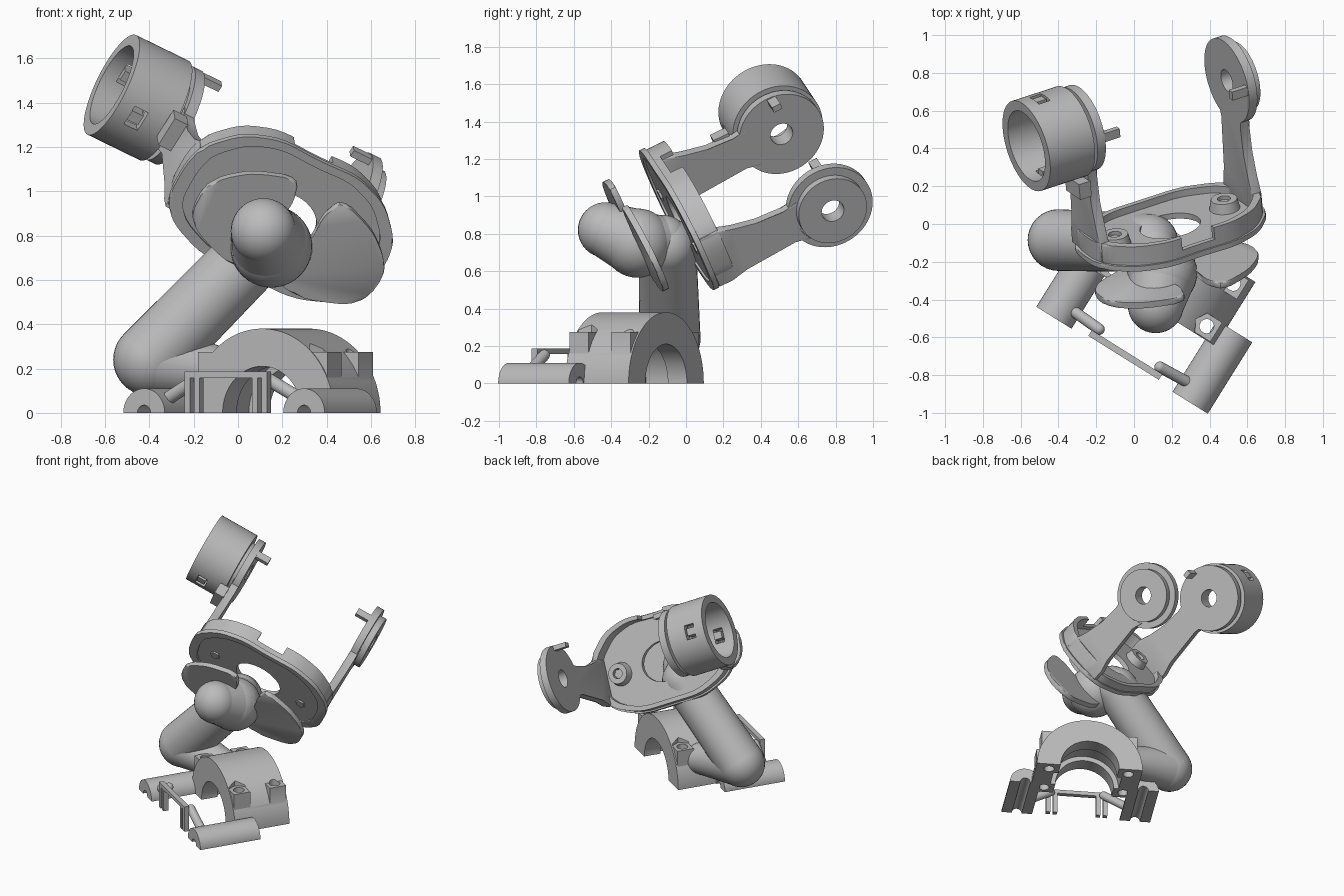
import bpy, bmesh, math
from mathutils import Matrix, Vector

if "Cube" in bpy.data.objects:
    bpy.data.objects.remove(bpy.data.objects["Cube"])

grey = bpy.data.materials.new("plain grey")
grey.diffuse_color = (0.5, 0.5, 0.5, 1)
grey.use_nodes = True
grey.node_tree.nodes["Principled BSDF"].inputs["Base Color"].default_value = grey.diffuse_color


def frame(origin, x, y):
    x = Vector(x).normalized()
    y = Vector(y)
    y = (y - x * y.dot(x)).normalized()
    m = Matrix((x, y, x.cross(y))).transposed().to_4x4()
    m.translation = Vector(origin)
    return m


BASE = frame((-0.05, -0.70, 0), (0.85, -0.53, 0), (0.53, 0.85, 0))
YOKE = frame((0.21, -0.06, 0.885), (0.86, 0.28, -0.42), (-0.08, 0.90, 0.44))
TURN = Matrix.Rotation(-math.pi / 2, 4, 'Z')      # y axis onto x axis
UP = Matrix.Rotation(math.pi / 2, 4, 'X')         # y axis onto z axis
PIVOT = YOKE @ Matrix.Translation((0, 0.745, -0.08)) @ TURN


def finish(name, bm, m=Matrix()):
    bm.transform(m)
    bmesh.ops.recalc_face_normals(bm, faces=bm.faces)
    me = bpy.data.meshes.new(name)
    bm.to_mesh(me)
    bm.free()
    ob = bpy.data.objects.new(name, me)
    me.materials.append(grey)
    bpy.context.collection.objects.link(ob)
    smooth(ob)
    return ob


def smooth(ob):
    bpy.ops.object.select_all(action='DESELECT')
    ob.select_set(True)
    bpy.context.view_layer.objects.active = ob
    bpy.ops.object.shade_smooth_by_angle(angle=math.radians(32))


def lathe(name, prof, m, arc=2 * math.pi, n=64):
    """Revolve a closed (radius, height) profile about the local y axis."""
    bm = bmesh.new()
    full = arc > 6
    rows = []
    for i in range(n if full else n + 1):
        t = arc * i / n
        rows.append([bm.verts.new((r * math.cos(t), h, r * math.sin(t))) for r, h in prof])
    k = len(prof)
    for i in range(n):
        a, b = rows[i], rows[(i + 1) % len(rows)]
        for j in range(k):
            bm.faces.new((a[j], a[(j + 1) % k], b[(j + 1) % k], b[j]))
    if not full:
        bm.faces.new(rows[0])
        bm.faces.new(rows[-1])
    return finish(name, bm, m)


def prism(name, pts, lo, hi, m, bevel=0):
    """Extrude an x-z outline along the local y axis."""
    bm = bmesh.new()
    a = [bm.verts.new((x, lo, z)) for x, z in pts]
    b = [bm.verts.new((x, hi, z)) for x, z in pts]
    k = len(pts)
    caps = [bm.faces.new(a), bm.faces.new(b)]
    for i in range(k):
        bm.faces.new((a[i], a[(i + 1) % k], b[(i + 1) % k], b[i]))
    if bevel:
        edges = {e for f in caps for e in f.edges}
        bmesh.ops.bevel(bm, geom=list(edges), offset=bevel, segments=2, affect='EDGES', profile=0.5)
    return finish(name, bm, m)


def box(name, lo, hi, m):
    (x0, y0, z0), (x1, y1, z1) = lo, hi
    return prism(name, [(x0, z0), (x1, z0), (x1, z1), (x0, z1)], y0, y1, m)


def circle(r, cx=0, cz=0, n=32, sx=1):
    return [(cx + sx * r * math.cos(2 * math.pi * i / n), cz + r * math.sin(2 * math.pi * i / n)) for i in range(n)]


def tube(name, parts):
    """Round-ended limb made of (point, radius) joints."""
    bm = bmesh.new()
    for p, r in parts:
        bmesh.ops.create_uvsphere(bm, u_segments=32, v_segments=20, radius=r, matrix=Matrix.Translation(p))
    for (p, r), (q, s) in zip(parts, parts[1:]):
        p, q = Vector(p), Vector(q)
        rot = (q - p).to_track_quat('Z', 'Y').to_matrix().to_4x4()
        bmesh.ops.create_cone(bm, segments=40, radius1=r, radius2=s, depth=(q - p).length,
                              matrix=Matrix.Translation((p + q) / 2) @ rot)
    return finish(name, bm)


def boolean(ob, others, op):
    for c in others:
        bpy.context.view_layer.objects.active = ob
        mod = ob.modifiers.new("cut", 'BOOLEAN')
        mod.object, mod.operation, mod.solver = c, op, 'EXACT'
        bpy.ops.object.modifier_apply(modifier=mod.name)
        bpy.data.objects.remove(c)
    smooth(ob)


def rounded(half, steps=2):
    """Mirror a half outline (first and last points on the axis) and cut its corners."""
    pts = half + [(-x, z) for x, z in reversed(half[1:-1])]
    for _ in range(steps):
        pts = [(a[0] * (1 - t) + b[0] * t, a[1] * (1 - t) + b[1] * t)
               for a, b in zip(pts, pts[1:] + pts[:1]) for t in (0.2, 0.8)]
    return pts


# --- Base clamp: half ring with an inner groove, bolt seats and holes
ring = lathe("base_clamp", [(0.38, 0.30), (0.38, 0.70), (0.21, 0.70), (0.21, 0.58),
                            (0.245, 0.58), (0.245, 0.42), (0.21, 0.42), (0.21, 0.30)], BASE, math.pi)
seats, pockets = [], []
for s in (-1, 1):
    for y in (0.365, 0.63):
        x0, x1 = sorted((s * 0.26, s * 0.345))
        seats.append(box("seat", (x0, y - 0.06, 0.1), (x1, y + 0.06, 0.275), BASE))
        house = [(s * 0.215, -y), (s * 0.25, -y - 0.06), (s * 0.42, -y - 0.06),
                 (s * 0.42, -y + 0.06), (s * 0.25, -y + 0.06)]
        pockets.append(prism("pocket", house, 0.275, 0.45, BASE @ UP))
        pockets.append(prism("nut_hole", circle(0.038, s * 0.285, -y, 20), -0.05, 0.3, BASE @ UP))
boolean(ring, seats, 'UNION')
boolean(ring, pockets, 'DIFFERENCE')

# --- Side feet, slanted rods and the small front frame
for s, side in ((-1, "left"), (1, "right")):
    at = BASE @ Matrix.Translation((s * 0.425, 0, 0))
    lathe(side + "_foot", [(0.11, -0.025), (0.11, 0.42), (0.035, 0.42), (0.035, -0.025)], at, math.pi, 32)
    tube(side + "_rod", [(BASE @ Vector((s * 0.36, 0.06, 0.06)), 0.03),
                         (BASE @ Vector((s * 0.19, 0.05, 0.15)), 0.03)])
    for x in (0.155, 0.205):
        box(side + "_frame_post", (s * x - 0.015, -0.01, 0), (s * x + 0.015, 0.025, 0.17), BASE)
box("frame_bar", (-0.22, -0.01, 0.158), (0.22, 0.025, 0.187), BASE)

# --- Bent arm and the rounded ball knob
tube("bent_arm", [((-0.06, -0.10, 0.18), 0.11), ((-0.40, -0.085, 0.24), 0.163), ((0.08, -0.10, 0.73), 0.155)])
tube("ball_knob", [((0.115, -0.43, 0.82), 0.148), ((0.15, -0.26, 0.75), 0.185), ((0.10, -0.12, 0.77), 0.13)])

# --- Winged clamp plate around the knob
wing = [(0.0, -0.19), (0.18, -0.23), (0.385, -0.16), (0.46, -0.09), (0.47, 0.06), (0.41, 0.14),
        (0.31, 0.22), (0.11, 0.29), (0.075, 0.16), (0.10, 0.05), (0.0, -0.02)]
prism("wing_plate", rounded(wing), -0.25, -0.215, YOKE, 0.008)

# --- Yoke plate: flange, raised rim, dished back, central opening
half = [(0.0, 0.315), (0.20, 0.325), (0.37, 0.265), (0.50, 0.13), (0.525, 0.02),
        (0.515, -0.17), (0.43, -0.265), (0.24, -0.34), (0.0, -0.34)]
outline = rounded(half)


def scaled(k):
    return [(x * k, z * k) for x, z in outline]


flange = prism("yoke_flange", scaled(1), 0, 0.03, YOKE, 0.006)
opening = circle(0.14, 0, -0.03, 40, 1.2)
boolean(flange, [prism("opening", opening, -0.1, 0.3, YOKE),
                 prism("front_recess", scaled(0.88), -0.1, 0.012, YOKE)], 'DIFFERENCE')
rim = prism("yoke_rim", scaled(0.97), 0.02, 0.14, YOKE, 0.012)
boolean(rim, [prism("dish", scaled(0.88), 0.045, 0.3, YOKE),
              prism("opening", opening, -0.1, 0.3, YOKE),
              box("low_side", (-0.6, 0.085, -0.6), (0.6, 0.3, -0.15), YOKE),
              box("notch", (-0.12, 0.07, 0.2), (0.08, 0.3, 0.5), YOKE)], 'DIFFERENCE')

# --- Mirrored arms, pivot discs, pins and screw bosses
side_profile = [(0.03, 0.18), (0.13, 0.18), (0.22, 0.145), (0.35, 0.115), (0.50, 0.10), (0.58, 0.12), (0.70, 0.10),
                (0.70, -0.10), (0.58, -0.12), (0.50, -0.09), (0.20, -0.11), (0.11, -0.14), (0.03, -0.14)]
for s, side in ((-1, "left"), (1, "right")):
    arm = [(-y, z - 0.08) for y, z in side_profile]
    lo, hi = sorted((s * 0.44, s * 0.495))
    arm_ob = prism(side + "_arm", arm, lo, hi, YOKE @ TURN, 0.006)
    boolean(arm_ob, [prism("disc_room", circle(0.2, -0.745, -0.08, 48), -1, 1, YOKE @ TURN)], 'DIFFERENCE')
    lathe(side + "_disc", [(0.062, s * 0.44), (0.235, s * 0.44), (0.235, s * 0.49),
                           (0.19, s * 0.49), (0.19, s * 0.535), (0.062, s * 0.535)], PIVOT)
    x0, x1 = sorted((s * 0.345, s * 0.45))
    box(side + "_pin", (x0, 0.745, 0.115), (x1, 0.795, 0.148), YOKE)
    boss = YOKE @ Matrix.Translation((s * 0.335, 0, -0.03))
    lathe(side + "_screw_boss", [(0.035, 0.03), (0.085, 0.03), (0.07, 0.10), (0.035, 0.10)], boss, n=32)
    prism(side + "_screw", circle(0.034, n=6), 0.0, 0.08, boss)

# --- Open cup on the left pivot, slotted front and back with latch tabs
cup = lathe("cup", [(0.062, -0.515), (0.25, -0.515), (0.25, -0.79), (0.195, -0.79),
                    (0.195, -0.545), (0.062, -0.545)], PIVOT)
slots = []
for a in (0, math.pi):
    spot = PIVOT @ Matrix.Rotation(a, 4, 'Y')
    slots.append(box("slot", (0.15, -0.72, -0.05), (0.3, -0.65, 0.05), spot))
    box("cup_tab", (0.165, -0.718, -0.025), (0.245, -0.66, 0.025), spot)
boolean(cup, slots, 'DIFFERENCE')
box("arm_clip", (-0.56, 0.40, -0.11), (-0.49, 0.49, 0.04), YOKE)
